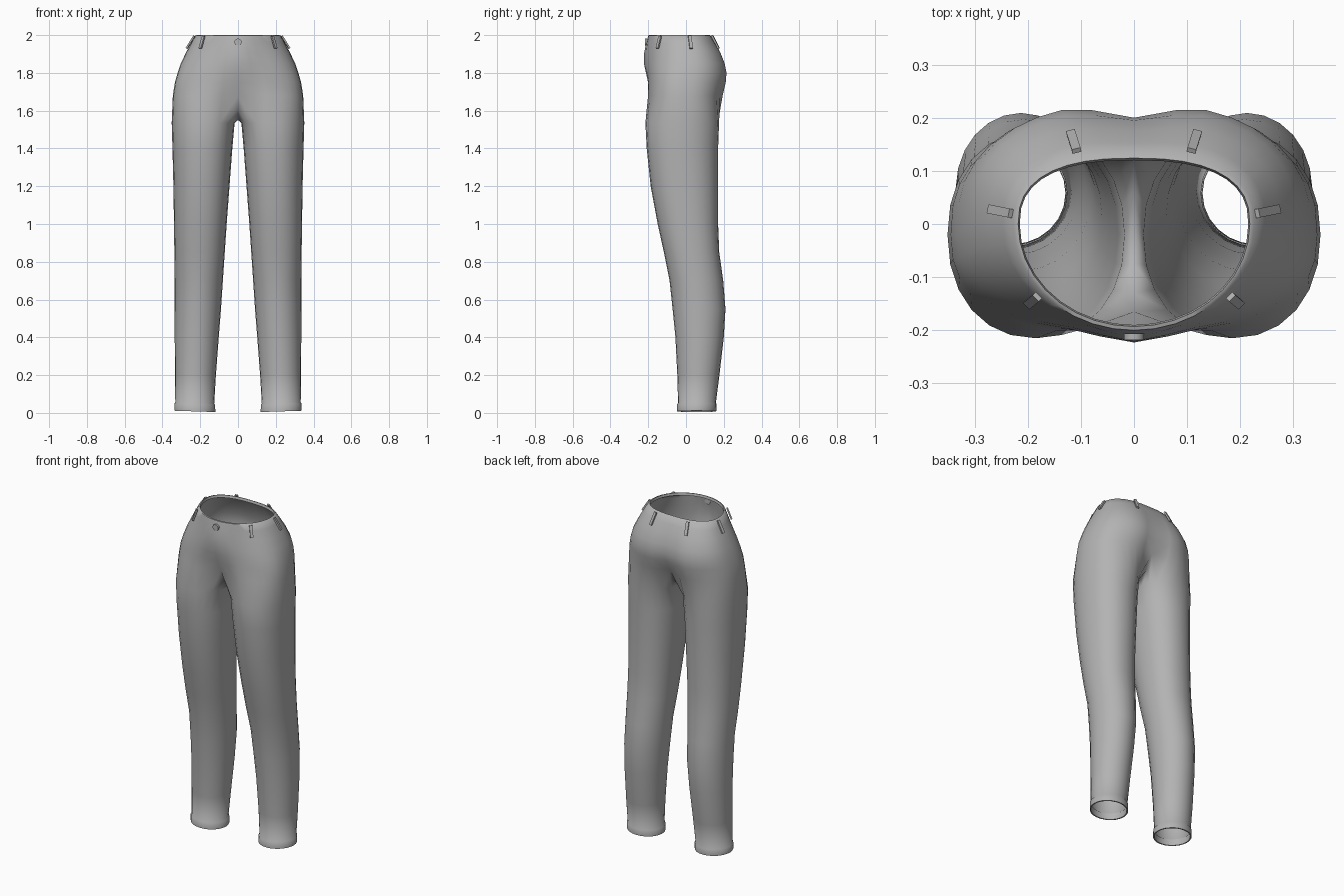
import bpy, bmesh, math
from mathutils import Vector, Matrix

if "Cube" in bpy.data.objects:
    bpy.data.objects.remove(bpy.data.objects["Cube"])

fabric = bpy.data.materials.new("grey fabric")
fabric.diffuse_color = (0.45, 0.45, 0.45, 1)
fabric.use_nodes = True
fabric.node_tree.nodes["Principled BSDF"].inputs["Base Color"].default_value = fabric.diffuse_color


def spow(v, p):
    return math.copysign(abs(v) ** p, v)


def finish(bm, name, mirror=False, angle=40):
    me = bpy.data.meshes.new(name)
    bm.to_mesh(me)
    bm.free()
    me.materials.append(fabric)
    ob = bpy.data.objects.new(name, me)
    bpy.context.collection.objects.link(ob)
    if mirror:
        m = ob.modifiers.new("mirror", 'MIRROR')
        m.use_clip = True
        m.merge_threshold = 0.0005
    bpy.ops.object.select_all(action='DESELECT')
    ob.select_set(True)
    bpy.context.view_layer.objects.active = ob
    bpy.ops.object.shade_smooth_by_angle(angle=math.radians(angle))
    return ob


def bridge(bm, a, b, closed):
    n = len(a)
    for i in range(n if closed else n - 1):
        j = (i + 1) % n
        bm.faces.new((a[i], a[j], b[j], b[i]))


# Half pelvis arcs: z, front centre y, front y, side x, side y, back y, back centre y, front squareness
PELVIS = [
    (1.985, -.19, -.19, .215, 0, .12, .12, 1.0),
    (2.0, -.193, -.193, .218, 0, .124, .124, 1.0),
    (1.998, -.2, -.2, .226, 0, .131, .13, 1.0),
    (1.96, -.21, -.2, .247, 0, .158, .152, .97),
    (1.91, -.221, -.2, .274, 0, .19, .175, .93),
    (1.85, -.223, -.205, .303, 0, .215, .195, .88),
    (1.80, -.212, -.206, .32, -.01, .226, .2, .85),
    (1.75, -.197, -.206, .334, -.02, .222, .192, .82),
    (1.68, -.165, -.21, .345, -.02, .205, .155, .8),
]
# Leg rings: z, inner x, outer x, front y, back y
LEG = [
    (1.535, .018, .351, -.215, .175),
    (1.4, .03, .347, -.208, .17),
    (1.2, .045, .342, -.187, .17),
    (1.0, .06, .339, -.15, .17),
    (.85, .07, .337, -.117, .176),
    (.7, .08, .335, -.087, .197),
    (.55, .09, .335, -.071, .209),
    (.4, .102, .335, -.056, .2),
    (.2, .117, .334, -.046, .177),
    (.052, .126, .332, -.042, .158),
    (.047, .121, .337, -.047, .162),
    (.008, .12, .337, -.047, .16),
    (.008, .127, .33, -.04, .153),
    (.045, .129, .329, -.038, .154),
]
# Crotch seam from back to front: y, z
SEAM = [(.115, 1.605), (.06, 1.565), (-.01, 1.55), (-.075, 1.565), (-.13, 1.61)]
M = 18

# Trousers: right half, mirrored
bm = bmesh.new()
prev = None
for z, fc, fl, xs, ys, bl, bc, p in PELVIS:
    arc = []
    for i in range(M + 1):
        t = math.radians(-90 + 180 * i / M)
        s, c = math.sin(t), max(0, math.cos(t))
        lobe, mid, q = (fl, fc, p) if s < 0 else (bl, bc, .8)
        x = xs * (c ** q if 0 < i < M else 0)
        y = ys + abs(lobe - ys) * spow(s, q)
        k = max(0, 1 - x / .13)
        y += (mid - lobe) * k * k * (3 - 2 * k)
        arc.append(bm.verts.new((x, y, z)))
    if prev:
        bridge(bm, prev, arc, False)
    prev = arc
ring = prev + [bm.verts.new((0, y, z)) for y, z in SEAM]
for z, x0, x1, y0, y1 in LEG:
    new = []
    for i in range(24):
        t = math.radians(-135 + 15 * i)
        q = .92 if z > .8 else 1
        new.append(bm.verts.new(((x0 + x1) / 2 + (x1 - x0) / 2 * spow(math.cos(t), q),
                                 (y0 + y1) / 2 + (y1 - y0) / 2 * spow(math.sin(t), q),
                                 z + (.008 * (x0 + x1 - 2 * x0) * (math.cos(t)) * 2 if z < .06 else 0))))
    bridge(bm, ring, new, True)
    ring = new
bmesh.ops.recalc_face_normals(bm, faces=bm.faces)
# make sure the cloth faces outwards
if sum(f.normal.x * (f.calc_center_median().x - .2) for f in bm.faces) < 0:
    bmesh.ops.reverse_faces(bm, faces=bm.faces)
finish(bm, "trousers", mirror=True, angle=60)

# Belt loops: flat strips from a top point to a bottom point, with outward direction
LOOPS = [("front", (.182, -.137, 1.995), (.2, -.152, 1.93), (.7, -.7, 0)),
         ("side", (.232, .02, 1.995), (.272, .028, 1.93), (1, .2, 0)),
         ("back", (.108, .138, 1.998), (.119, .173, 1.93), (.25, 1, 0))]
for name, top, low, out in LOOPS:
    top, low = Vector(top), Vector(low)
    up = (top - low).normalized()
    side = up.cross(Vector(out)).normalized()
    rot = Matrix((side, up.cross(side), up)).transposed().to_4x4()
    size = Matrix.Diagonal((.017, .009, (top - low).length, 1))
    bm = bmesh.new()
    bmesh.ops.create_cube(bm, size=1, matrix=Matrix.Translation((top + low) / 2) @ rot @ size)
    bmesh.ops.recalc_face_normals(bm, faces=bm.faces)
    finish(bm, name + "_belt_loops", mirror=True, angle=30)

# Waist button
bm = bmesh.new()
bmesh.ops.create_cone(bm, cap_ends=True, segments=16, radius1=.019, radius2=.019, depth=.012,
                      matrix=Matrix.Translation((0, -.212, 1.963)) @ Matrix.Rotation(math.pi / 2, 4, 'X'))
finish(bm, "waist_button")
